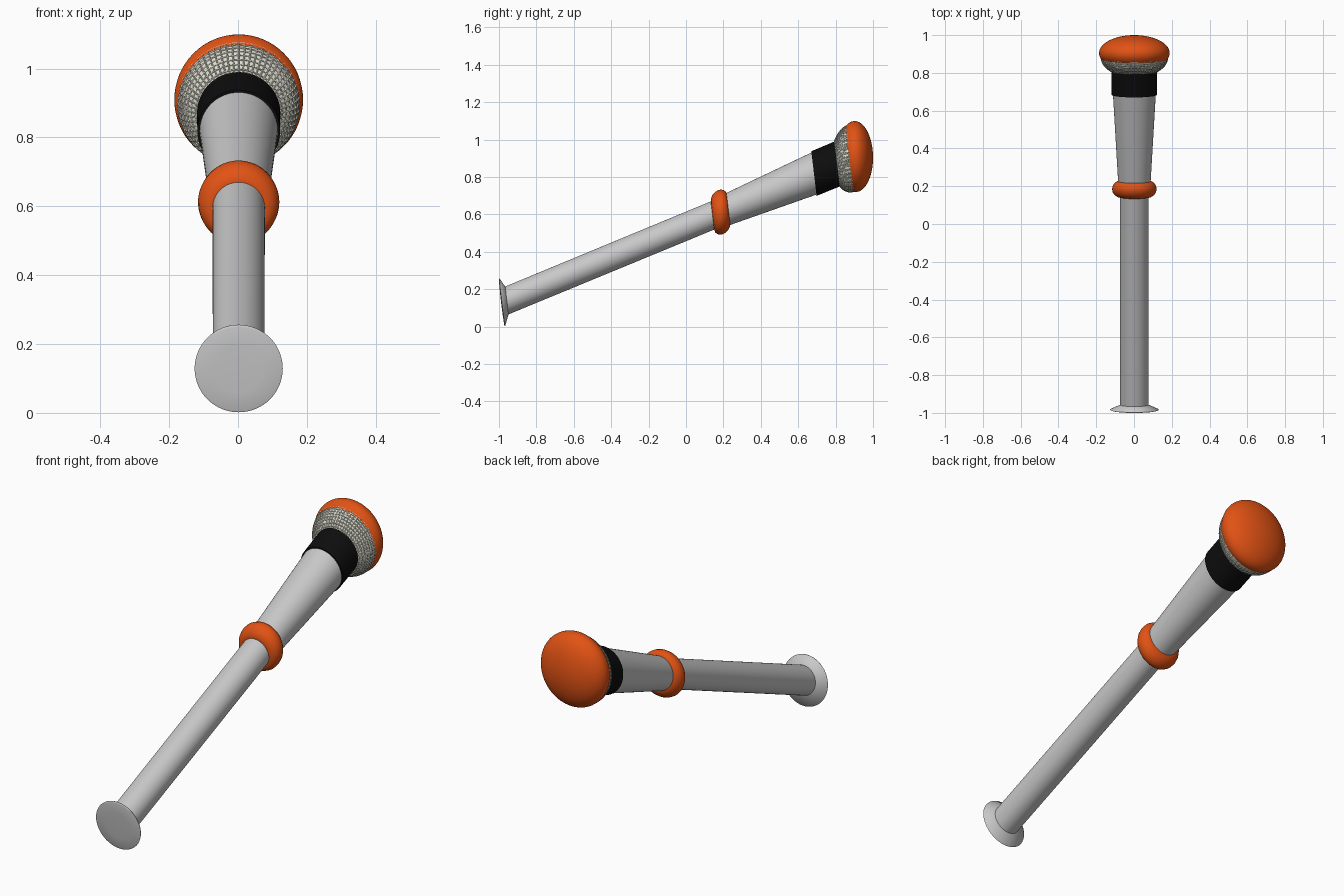
import bpy, bmesh, math
from mathutils import Matrix

if "Cube" in bpy.data.objects:
    bpy.data.objects.remove(bpy.data.objects["Cube"])

# The body leans along a sloped axis, with cross-sections tilted only slightly
SLOPE, TILT = math.radians(22.45), math.radians(6.8)
BASE = (0.002, -0.985, 0.1285)
LEAN = Matrix((
    (1, 0, 0, BASE[0]),
    (0, -math.sin(TILT), math.cos(SLOPE), BASE[1]),
    (0, math.cos(TILT), math.sin(SLOPE), BASE[2]),
    (0, 0, 0, 1)))


def material(name, rgb):
    m = bpy.data.materials.new(name)
    m.diffuse_color = (*rgb, 1)
    m.use_nodes = True
    m.node_tree.nodes["Principled BSDF"].inputs["Base Color"].default_value = m.diffuse_color
    return m


grey = material("light_grey", (0.58, 0.58, 0.58))
orange = material("orange", (0.76, 0.085, 0.007))
black = material("black", (0.004, 0.004, 0.004))
cream = material("cream_mesh", (0.72, 0.71, 0.62))


def lathe(name, profile, mat, segs=64, closed=False, angle=40):
    """Spin (radius, distance along axis) points, then lean the result."""
    bm = bmesh.new()
    rings = []
    for r, t in profile:
        if r < 1e-5:
            rings.append([bm.verts.new((0, 0, t))])
        else:
            rings.append([bm.verts.new((r * math.cos(a), r * math.sin(a), t))
                          for a in (2 * math.pi * i / segs for i in range(segs))])
    pairs = list(zip(rings, rings[1:]))
    if closed:
        pairs.append((rings[-1], rings[0]))
    for a, b in pairs:
        for i in range(segs):
            j = (i + 1) % segs
            if len(a) == 1:
                bm.faces.new((a[0], b[j], b[i]))
            elif len(b) == 1:
                bm.faces.new((a[i], a[j], b[0]))
            else:
                bm.faces.new((a[i], a[j], b[j], b[i]))
    bmesh.ops.transform(bm, matrix=LEAN, verts=bm.verts)
    bmesh.ops.recalc_face_normals(bm, faces=bm.faces)
    me = bpy.data.meshes.new(name)
    bm.to_mesh(me)
    bm.free()
    me.materials.append(mat)
    ob = bpy.data.objects.new(name, me)
    bpy.context.collection.objects.link(ob)
    bpy.ops.object.select_all(action='DESELECT')
    ob.select_set(True)
    bpy.context.view_layer.objects.active = ob
    bpy.ops.object.shade_smooth_by_angle(angle=math.radians(angle))
    return ob


def arc(cr, ct, ra, ta, a0, a1, n):
    """Elliptical arc in the (radius, distance) plane, angles in degrees."""
    out = []
    for i in range(n + 1):
        a = math.radians(a0 + (a1 - a0) * i / n)
        out.append((max(0, cr + ra * math.cos(a)), ct + ta * math.sin(a)))
    return out


# Thin flared end cap
lathe("end_cap", [(0, -0.004), (0.07, -0.003), (0.122, -0.001), (0.128, 0.001),
                  (0.127, 0.004), (0.074, 0.03)], grey, angle=80)

# Handle: straight lower tube and flaring upper tube
lathe("lower_handle", [(0.075, 0.01), (0.076, 1.27)], grey)
lathe("upper_handle", [(0.083, 1.25), (0.114, 1.82)], grey)

# Rounded ring at the joint
lathe("joint_ring", arc(0.075, 1.266, 0.043, 0.047, 0, 337.5, 15), orange, closed=True)

# Black collar under the head
lathe("collar", [(0.105, 1.806), (0.12, 1.806), (0.121, 1.94), (0.10, 1.94)], black)

# Woven mesh bowl with raised bars
bowl = arc(0, 2.02, 0.176, 0.11, -56, 10, 11)
lathe("mesh_bowl", bowl, cream, segs=60)
bars = lathe("mesh_bars", bowl, cream, segs=60)
wire = bars.modifiers.new("bars", 'WIREFRAME')
wire.thickness = 0.006
wire.use_even_offset = False

# Flattened round head
lathe("head_cushion", arc(0, 2.045, 0.187, 0.1, -90, 90, 32), orange)
